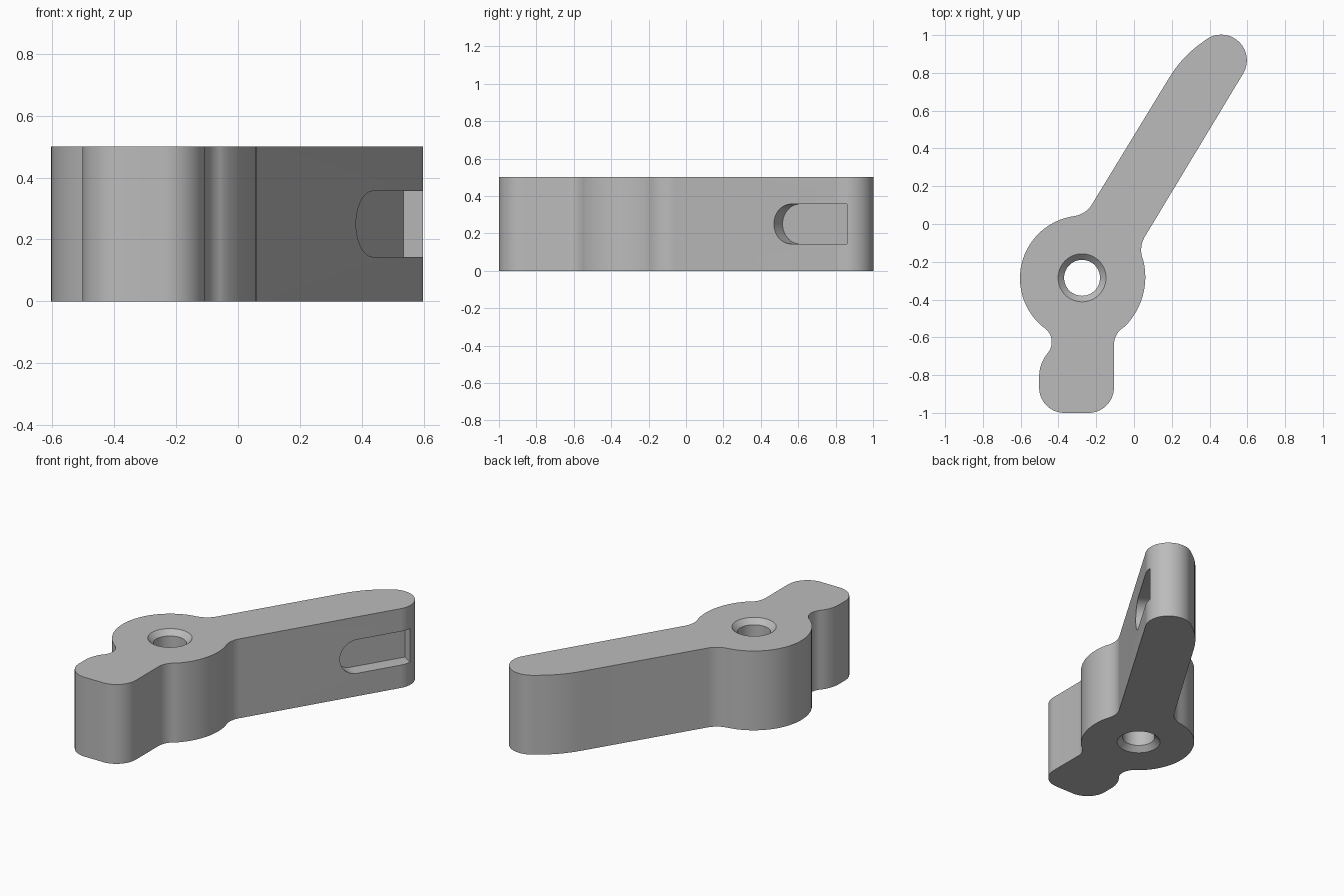
import bpy, bmesh, math
from mathutils import Vector, Matrix

HEIGHT = 0.5
HUB = Vector((-0.275, -0.285, 0))

if "Cube" in bpy.data.objects:
    bpy.data.objects.remove(bpy.data.objects["Cube"])

grey = bpy.data.materials.new("plain_grey")
grey.use_nodes = True
grey.diffuse_color = (0.5, 0.5, 0.5, 1)
grey.node_tree.nodes["Principled BSDF"].inputs["Base Color"].default_value = (0.5, 0.5, 0.5, 1)


def arc(a, via, b):
    """Points on the circular arc from a through via to b."""
    (ax, ay), (bx, by), (cx, cy) = a, via, b
    d = 2 * (ax * (by - cy) + bx * (cy - ay) + cx * (ay - by))
    qa, qb, qc = ax * ax + ay * ay, bx * bx + by * by, cx * cx + cy * cy
    o = Vector(((qa * (by - cy) + qb * (cy - ay) + qc * (ay - by)) / d,
                (qa * (cx - bx) + qb * (ax - cx) + qc * (bx - ax)) / d))
    r = (Vector(a) - o).length
    start = math.atan2(ay - o.y, ax - o.x)
    sweep = (math.atan2(cy - o.y, cx - o.x) - start) % math.tau
    if d < 0:
        sweep -= math.tau
    n = max(6, math.ceil(abs(sweep) / math.radians(5)))
    return [(o.x + r * math.cos(start + sweep * i / n),
             o.y + r * math.sin(start + sweep * i / n)) for i in range(n + 1)]


def finish(name, bm):
    bmesh.ops.remove_doubles(bm, verts=bm.verts, dist=1e-5)
    bmesh.ops.recalc_face_normals(bm, faces=bm.faces)
    mesh = bpy.data.meshes.new(name)
    bm.to_mesh(mesh)
    bm.free()
    obj = bpy.data.objects.new(name, mesh)
    mesh.materials.append(grey)
    bpy.context.collection.objects.link(obj)
    return obj


def prism(name, outline, depth, matrix=Matrix()):
    bm = bmesh.new()
    base = bm.faces.new([bm.verts.new((x, y, 0)) for x, y in outline])
    top = bmesh.ops.extrude_face_region(bm, geom=[base])["geom"]
    bmesh.ops.translate(bm, vec=(0, 0, depth),
                        verts=[v for v in top if isinstance(v, bmesh.types.BMVert)])
    bm.transform(matrix)
    return finish(name, bm)


def lathe(name, profile, centre, steps=64):
    bm = bmesh.new()
    verts = [bm.verts.new((r, 0, z)) for r, z in profile]
    edges = [bm.edges.new(pair) for pair in zip(verts, verts[1:])]
    bmesh.ops.spin(bm, geom=verts + edges, cent=(0, 0, 0), axis=(0, 0, 1),
                   angle=math.tau, steps=steps)
    bm.transform(Matrix.Translation(centre))
    return finish(name, bm)


# Lever outline, counter-clockwise from the foot
outline = (
    arc((-0.235, -1.0), (-0.144, -0.959), (-0.106, -0.867))     # foot right corner
    + arc((-0.106, -0.634), (-0.09, -0.582), (-0.05, -0.544))   # right foot fillet
    + arc((-0.05, -0.544), (0.06, -0.285), (0.05, -0.195))      # hub right
    + arc((0.05, -0.195), (0.038, -0.13), (0.06, -0.063))       # arm right fillet
    + arc((0.579, 0.798), (0.56, 0.96), (0.372, 0.969))         # rounded tip
    + arc((0.372, 0.969), (0.272, 0.886), (0.188, 0.777))       # tip back sweep
    + arc((-0.225, 0.10), (-0.262, 0.063), (-0.314, 0.042))     # arm left fillet
    + arc((-0.314, 0.042), (-0.604, -0.285), (-0.483, -0.544))  # hub left
    + arc((-0.483, -0.544), (-0.436, -0.615), (-0.458, -0.685)) # left neck
    + arc((-0.458, -0.685), (-0.49, -0.74), (-0.502, -0.81))    # foot shoulder
    + arc((-0.502, -0.867), (-0.463, -0.961), (-0.37, -1.0))    # foot left corner
)
lever = prism("lever_body", outline, HEIGHT)

# Chamfered pivot hole
R, C, E = 0.095, 0.032, 0.02
hole = lathe("hole_cutter", [(0, -E), (R + C + E, -E), (R, C), (R, HEIGHT - C),
                             (R + C + E, HEIGHT + E), (0, HEIGHT + E)], HUB)

# Side slot: round at the hub end, square at the tip end
r, length, depth, proud = 0.106, 0.4455, 0.09, 0.05
slot_outline = arc((r, r), (0, 0), (r, -r)) + [(length, -r), (length, r)]
along = Vector((0.517, 0.856, 0)).normalized()
up = Vector((0, 0, 1))
outward = along.cross(up)
frame = Matrix((along, up, outward)).transposed().to_4x4()
frame.translation = Vector((0.381, 0.47, HEIGHT / 2)) - outward * depth
slot = prism("slot_cutter", slot_outline, depth + proud, frame)

# Cut the openings and drop the cutters
bpy.context.view_layer.objects.active = lever
lever.select_set(True)
for cutter in (hole, slot):
    cutter.hide_render = True
    mod = lever.modifiers.new("cut", "BOOLEAN")
    mod.operation = "DIFFERENCE"
    mod.solver = "EXACT"
    mod.object = cutter
    bpy.ops.object.modifier_apply(modifier=mod.name)
    bpy.data.objects.remove(cutter)

bpy.ops.object.shade_smooth_by_angle(angle=math.radians(25))
